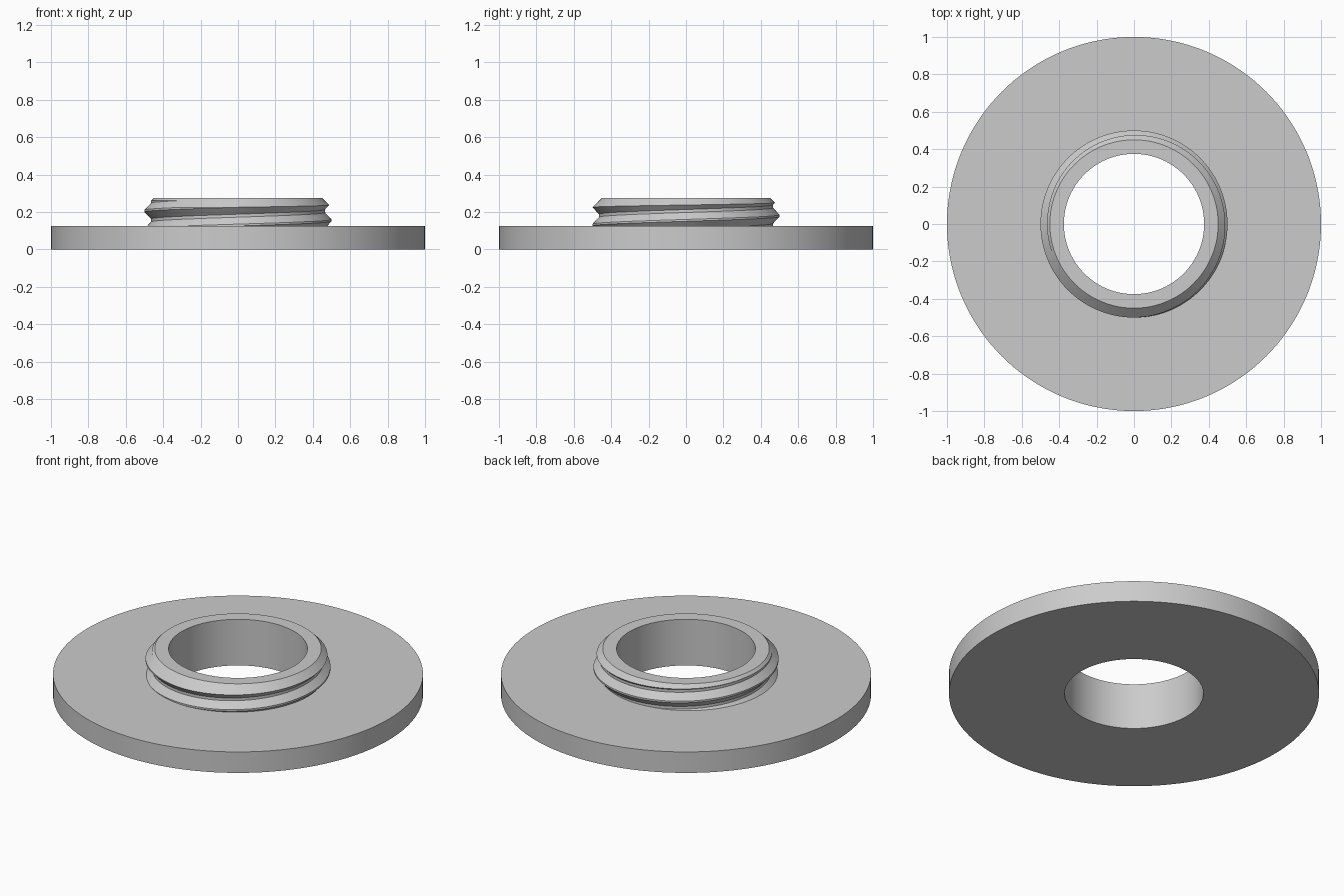
import bpy, bmesh, math

if "Cube" in bpy.data.objects:
    bpy.data.objects.remove(bpy.data.objects["Cube"], do_unlink=True)

SEGMENTS = 144
BORE, RIM, ROOT, CREST = 0.375, 1.0, 0.465, 0.5
DECK, TOP, TOP_RADIUS = 0.125, 0.275, 0.45
PITCH, START = 0.1, 0.155
FLAT, FLANK = 0.005, 0.037     # half width of the crest, width of each flank


def thread_radius(z, centre):
    """Radius of the endless thread at height z."""
    off = abs((z - centre + PITCH / 2) % PITCH - PITCH / 2)
    blend = min(max((off - FLAT) / FLANK, 0), 1)
    return CREST + (ROOT - CREST) * blend


def chamfer_radius(z):
    return TOP_RADIUS + TOP - z


def column(angle):
    """Closed radial section of the part at one angle."""
    centre = START + PITCH * angle / math.tau
    # height where the thread runs out into the top chamfer
    low, high = DECK, TOP
    for _ in range(30):
        mid = (low + high) / 2
        if thread_radius(mid, centre) < chamfer_radius(mid):
            low = mid
        else:
            high = mid
    points = [(BORE, 0), (RIM, 0), (RIM, DECK)]
    for turn in range(-3, 4):
        for step in (-FLAT - FLANK, -FLAT, FLAT, FLAT + FLANK):
            z = min(max(centre + turn * PITCH + step, DECK), low)
            points.append((thread_radius(z, centre), z))
    return points + [(TOP_RADIUS, TOP), (BORE, TOP)]


# Flange with threaded collar, swept around the axis
bm = bmesh.new()
columns = []
for i in range(SEGMENTS + 1):
    a = math.tau * i / SEGMENTS
    columns.append([bm.verts.new((r * math.cos(a), r * math.sin(a), z))
                    for r, z in column(a)])
for here, there in zip(columns, columns[1:]):
    for j in range(len(here)):
        k = (j + 1) % len(here)
        bm.faces.new((here[j], there[j], there[k], here[k]))
bmesh.ops.remove_doubles(bm, verts=bm.verts, dist=0.00005)
bmesh.ops.recalc_face_normals(bm, faces=bm.faces)

mesh = bpy.data.meshes.new("threaded_flange")
bm.to_mesh(mesh)
bm.free()
flange = bpy.data.objects.new("threaded_flange", mesh)
bpy.context.collection.objects.link(flange)

# Plain grey finish
grey = bpy.data.materials.new("light_grey")
grey.use_nodes = True
colour = (0.6, 0.6, 0.6, 1)
grey.diffuse_color = colour
grey.node_tree.nodes["Principled BSDF"].inputs["Base Color"].default_value = colour
mesh.materials.append(grey)

bpy.ops.object.select_all(action="DESELECT")
flange.select_set(True)
bpy.context.view_layer.objects.active = flange
bpy.ops.object.shade_smooth_by_angle(angle=math.radians(20))
